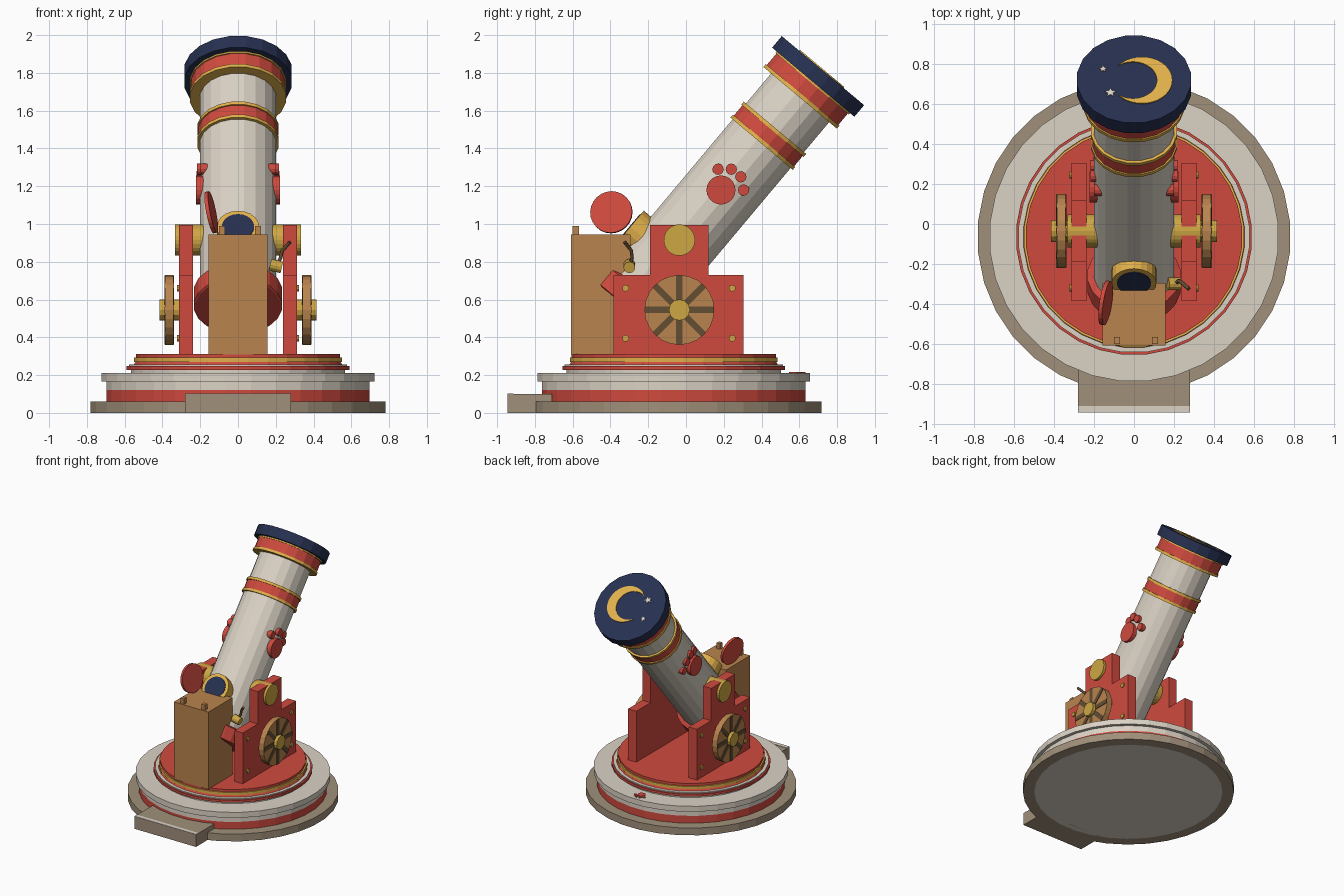
import bpy, bmesh, math
from mathutils import Vector, Matrix

if "Cube" in bpy.data.objects:
    bpy.data.objects.remove(bpy.data.objects["Cube"])


def lin(c):
    c /= 255
    return c / 12.92 if c <= 0.04045 else ((c + 0.055) / 1.055) ** 2.4


COLOURS = {"red": (207, 74, 62), "stone": (219, 210, 197), "tan": (160, 144, 122),
           "navy": (38, 48, 80), "gold": (225, 176, 74), "brass": (206, 167, 68),
           "wood": (186, 132, 78), "dark_brown": (98, 78, 52)}
NAMES = list(COLOURS)
for n, c in COLOURS.items():
    bpy.data.materials.new(n).diffuse_color = (*[lin(v) for v in c], 1)


def finish(name, bm, mat=None, matrix=None):
    """Turn a bmesh into an object; without mat, face indices pick from all colours."""
    bmesh.ops.recalc_face_normals(bm, faces=bm.faces[:])
    me = bpy.data.meshes.new(name)
    bm.to_mesh(me)
    bm.free()
    for n in ([mat] if mat else NAMES):
        me.materials.append(bpy.data.materials[n])
    ob = bpy.data.objects.new(name, me)
    if matrix:
        ob.matrix_world = matrix
    bpy.context.collection.objects.link(ob)
    return ob


def lathe(name, start, steps, n, matrix, cap0, cap1):
    """start = (r, z); steps = (r, z, colour of the band leading there)."""
    bm = bmesh.new()

    def ring(r, z):
        return [bm.verts.new((r * math.cos(2 * math.pi * (i + .5) / n),
                              r * math.sin(2 * math.pi * (i + .5) / n), z)) for i in range(n)]
    prev = ring(*start)
    bm.faces.new(prev).material_index = NAMES.index(cap0)
    for r, z, mat in steps:
        cur = ring(r, z)
        for i in range(n):
            j = (i + 1) % n
            bm.faces.new((prev[i], prev[j], cur[j], cur[i])).material_index = NAMES.index(mat)
        prev = cur
    bm.faces.new(prev).material_index = NAMES.index(cap1)
    return finish(name, bm, None, matrix)


def cyl(name, a, b, r, mat, n=24, matrix=None):
    a, b = Vector(a), Vector(b)
    bm = bmesh.new()
    m = Matrix.Translation((a + b) / 2) @ (b - a).to_track_quat('Z', 'Y').to_matrix().to_4x4()
    bmesh.ops.create_cone(bm, cap_ends=True, segments=n, radius1=r, radius2=r,
                          depth=(b - a).length, matrix=m)
    return finish(name, bm, mat, matrix)


def prism(name, pts, h, mat, matrix=None):
    """Extrude an outline in local xy by h along z."""
    bm = bmesh.new()
    f = bm.faces.new([bm.verts.new((x, y, 0)) for x, y in pts])
    ex = bmesh.ops.extrude_face_region(bm, geom=[f])['geom']
    bmesh.ops.translate(bm, vec=(0, 0, h), verts=[v for v in ex if isinstance(v, bmesh.types.BMVert)])
    return finish(name, bm, mat, matrix)


def box(name, lo, hi, mat):
    return prism(name, [(lo[0], lo[1]), (hi[0], lo[1]), (hi[0], hi[1]), (lo[0], hi[1])],
                 hi[2] - lo[2], mat, Matrix.Translation((0, 0, lo[2])))


# stepped round base and turntable
CY = -0.065
lathe("base", (0.70, 0), [
    (0.785, 0, "tan"), (0.785, 0.06, "tan"), (0.70, 0.06, "tan"), (0.70, 0.12, "red"),
    (0.70, 0.165, "stone"), (0.725, 0.165, "stone"), (0.725, 0.21, "stone"), (0.57, 0.21, "stone"),
    (0.57, 0.228, "stone"), (0.592, 0.228, "red"), (0.592, 0.247, "red"), (0.58, 0.247, "red"),
    (0.58, 0.255, "stone"), (0.555, 0.255, "stone"), (0.545, 0.27, "red"), (0.553, 0.27, "gold"),
    (0.553, 0.293, "gold"), (0.543, 0.293, "gold"), (0.543, 0.313, "red")],
    32, Matrix.Translation((0, CY, 0)), "stone", "red")

# entry step with pale front edging
step = box("step", (-0.28, -0.945, 0), (0.28, -0.71, 0.10), "tan")
box("step_edging", (-0.28, -0.944, 0.098), (0.28, -0.912, 0.103), "stone")

# tilted barrel: local z runs along the axis, origin at the muzzle face
BAR = Matrix.Translation((0, 0.725, 1.812)) @ Matrix.Rotation(math.radians(-40), 4, 'X')
lathe("barrel", (0.225, -1.63), [
    (0.235, -1.625, "red"), (0.235, -1.525, "red"), (0.203, -1.51, "red"),
    (0.203, -0.505, "stone"), (0.218, -0.505, "gold"), (0.218, -0.485, "gold"),
    (0.211, -0.485, "gold"), (0.211, -0.415, "red"), (0.218, -0.415, "gold"),
    (0.218, -0.395, "gold"), (0.203, -0.395, "gold"), (0.203, -0.188, "stone"),
    (0.257, -0.188, "gold"), (0.257, -0.168, "gold"), (0.25, -0.168, "gold"),
    (0.25, -0.09, "red"), (0.257, -0.09, "gold"), (0.257, -0.078, "gold")],
    20, BAR, "red", "red")
lathe("muzzle_cap", (0.288, -0.08), [(0.288, 0, "navy")], 20, BAR, "navy", "navy")


# crescent and stars on the cap
def arc(cx, r, a0, a1, n):
    return [(cx + r * math.cos(math.radians(a0 + (a1 - a0) * i / n)),
             -0.01 + r * math.sin(math.radians(a0 + (a1 - a0) * i / n))) for i in range(n + 1)]


prism("crescent", arc(0.04, 0.152, -140, 140, 28) + arc(-0.005, 0.12, 125, -125, 24),
      0.006, "gold", BAR)
for x, y, r in ((-0.155, 0.065, 0.023), (-0.118, -0.09, 0.03)):
    pts = [(x + r * k * math.sin(i * math.pi / 5), y + r * k * math.cos(i * math.pi / 5))
           for i in range(10) for k in [0.45 if i % 2 else 1]]
    prism("star", pts, 0.006, "stone", BAR)

# eyepiece on the breech with its open lid
cyl("eyepiece_ring", (0, -0.15, -1.29), (0, -0.25, -1.29), 0.112, "gold", 20, BAR)
cyl("eyepiece_glass", (0, -0.2, -1.29), (0, -0.254, -1.29), 0.086, "navy", 20, BAR)
c, nrm = Vector((-0.142, -0.395, 1.062)), Vector((1, -0.15, 0.2)).normalized()
cyl("eyepiece_lid", c - nrm * 0.01, c + nrm * 0.01, 0.112, "red")

# wooden cabinet behind the breech
box("cabinet", (-0.157, -0.608, 0.31), (0.157, -0.295, 0.945), "wood")
for x in (-0.085, 0.105):
    box("cabinet_peg", (x - 0.016, -0.6, 0.94), (x + 0.016, -0.567, 0.99), "wood")

# fuse on the right of the breech
cyl("fuse_socket", (0.17, -0.30, 0.785), (0.232, -0.30, 0.77), 0.031, "brass", 12)
cu = bpy.data.curves.new("fuse", 'CURVE')
cu.dimensions, cu.bevel_depth, cu.bevel_resolution, cu.use_fill_caps = '3D', 0.01, 1, True
sp = cu.splines.new('POLY')
path = [(0.205, -0.30, 0.78), (0.225, -0.285, 0.82), (0.235, -0.29, 0.86), (0.275, -0.325, 0.905)]
sp.points.add(len(path) - 1)
for p, co in zip(sp.points, path):
    p.co = (*co, 1)
cu.materials.append(bpy.data.materials["dark_brown"])
bpy.context.collection.objects.link(bpy.data.objects.new("fuse", cu))

TOES = ((0.17, 1.29), (0.24, 1.29), (0.29, 1.25), (0.305, 1.18))
CHEEK = [(-0.385, 0.31), (0.305, 0.31), (0.305, 0.73), (0.12, 0.73),
         (0.12, 0.995), (-0.19, 0.995), (-0.19, 0.73), (-0.385, 0.73)]
# maps outline (a, b) to (y, z) and extrusion to x
SIDE = Matrix(((0, 0, 1, 0), (1, 0, 0, 0), (0, 1, 0, 0), (0, 0, 0, 1)))
WY, WZ = -0.035, 0.545

for s in (-1, 1):
    # carriage cheek, trunnion and bolts
    prism("carriage_cheek", CHEEK, s * 0.075, "red", Matrix.Translation((s * 0.238, 0, 0)) @ SIDE)
    cyl("trunnion", (s * 0.15, WY, 0.915), (s * 0.333, WY, 0.915), 0.083, "brass")
    for y in (-0.32, 0.245):
        for z in (0.395, 0.66):
            cyl("bolt", (s * 0.3, y, z), (s * 0.322, y, z), 0.018, "brass", 10)
    # wheel with dark spokes and brass hub
    cyl("wheel", (s * 0.342, WY, WZ), (s * 0.386, WY, WZ), 0.185, "wood")
    cyl("hub", (s * 0.30, WY, WZ), (s * 0.415, WY, WZ), 0.056, "brass", 12)
    for x in (s * 0.386, s * 0.338):
        for k in range(8):
            m = Matrix.Translation((x, WY, WZ)) @ Matrix.Rotation(k * math.pi / 4, 4, 'X') @ SIDE
            prism("spoke", [(0.05, -0.017), (0.183, -0.017), (0.183, 0.017), (0.05, 0.017)],
                  s * 0.004, "dark_brown", m)
    # paw print on the barrel side
    cyl("paw_pad", (s * 0.15, 0.185, 1.18), (s * 0.222, 0.185, 1.18), 0.077, "red", 20)
    for y, z in TOES:
        off = (y - 0.725) * 0.766 - (z - 1.812) * 0.643
        x = math.sqrt(0.203 ** 2 - off ** 2)
        cyl("paw_toe", (s * (x - 0.04), y, z), (s * (x + 0.018), y, z), 0.03, "red", 12)

# small paw print lying on the stone ledge at the back
cyl("ledge_paw_pad", (0, 0.575, 0.205), (0, 0.575, 0.216), 0.03, "red", 16)
for x, y in ((-0.04, 0.6), (-0.015, 0.62), (0.015, 0.62), (0.04, 0.6)):
    cyl("ledge_paw_toe", (x, y, 0.205), (x, y, 0.216), 0.012, "red", 10)

for m in bpy.data.materials:
    if m.users and not m.is_grease_pencil:
        m.use_nodes = True
        m.node_tree.nodes["Principled BSDF"].inputs["Base Color"].default_value = m.diffuse_color
